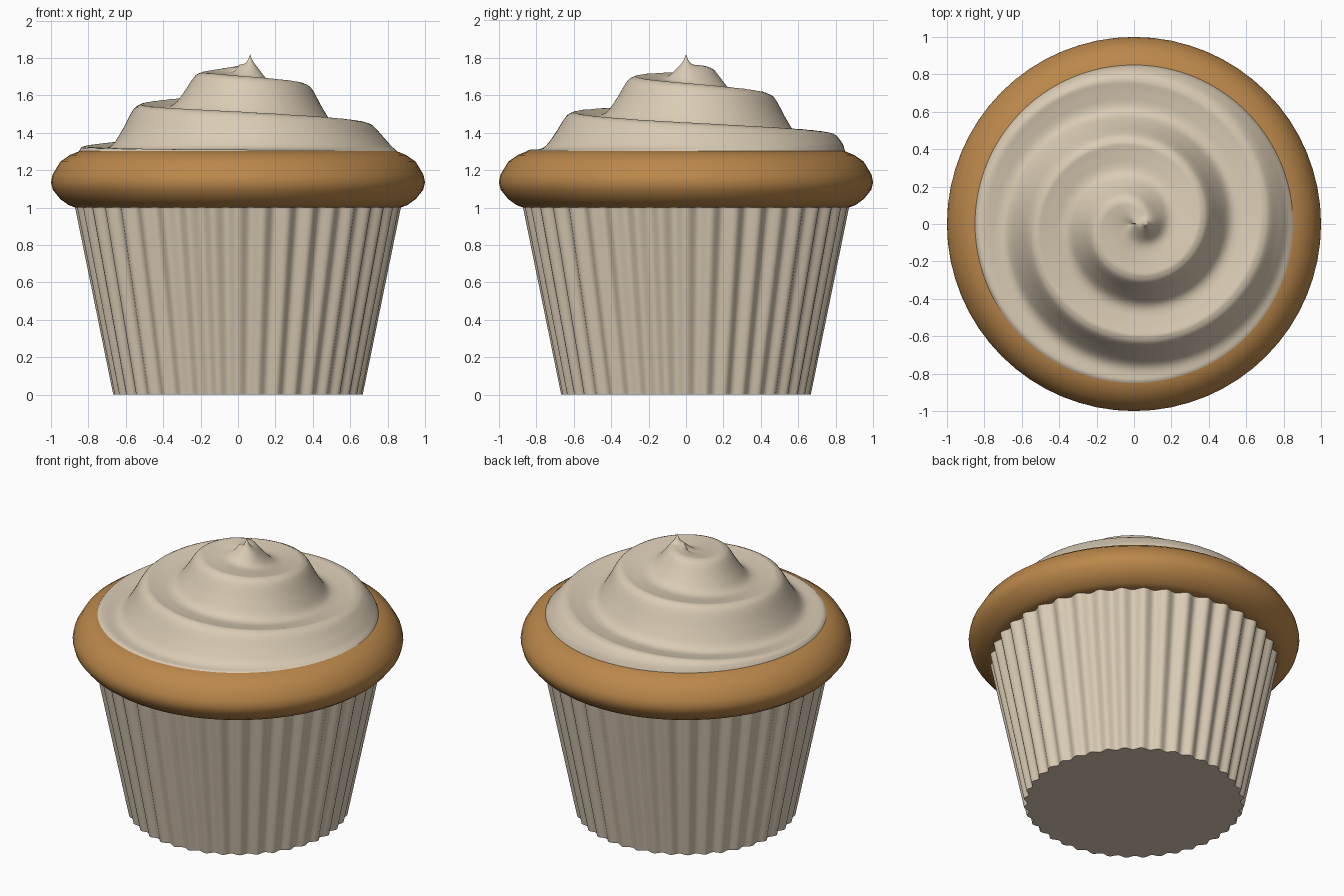
import bpy, bmesh, math

if "Cube" in bpy.data.objects:
    bpy.data.objects.remove(bpy.data.objects["Cube"])

TAU = 2 * math.pi


def material(name, rgb):
    m = bpy.data.materials.new(name)
    m.diffuse_color = (*rgb, 1)
    m.use_nodes = True
    m.node_tree.nodes["Principled BSDF"].inputs["Base Color"].default_value = m.diffuse_color
    return m


cream = material("cream", (0.70, 0.60, 0.46))
brown = material("baked_brown", (0.50, 0.245, 0.07))


def loft(name, rings, mat, cap_start=False, cap_end=False, tip=None):
    """Skin a list of closed point rings, with optional end caps or a tip point."""
    bm = bmesh.new()
    vs = [[bm.verts.new(p) for p in ring] for ring in rings]
    n = len(vs[0])
    for a, b in zip(vs, vs[1:]):
        for i in range(n):
            j = (i + 1) % n
            bm.faces.new((a[i], a[j], b[j], b[i]))
    if cap_start:
        bm.faces.new(vs[0][::-1])
    if cap_end:
        bm.faces.new(vs[-1])
    if tip:
        t = bm.verts.new(tip)
        for i in range(n):
            bm.faces.new((vs[-1][i], vs[-1][(i + 1) % n], t))
    me = bpy.data.meshes.new(name)
    bm.to_mesh(me)
    bm.free()
    me.materials.append(mat)
    ob = bpy.data.objects.new(name, me)
    bpy.context.collection.objects.link(ob)
    bpy.context.view_layer.objects.active = ob
    ob.select_set(True)
    bpy.ops.object.shade_smooth_by_angle(angle=math.radians(50))
    ob.select_set(False)
    return ob


def curve(points, x):
    """Smooth (Catmull-Rom style) interpolation through (x, y) points."""
    if x <= points[0][0]:
        return points[0][1]
    if x >= points[-1][0]:
        return points[-1][1]
    k = max(i for i in range(len(points) - 1) if points[i][0] <= x)

    def slope(i):
        a, b = points[max(i - 1, 0)], points[min(i + 1, len(points) - 1)]
        return (b[1] - a[1]) / (b[0] - a[0])
    (x0, y0), (x1, y1) = points[k], points[k + 1]
    h = x1 - x0
    t = (x - x0) / h
    return ((2*t**3 - 3*t**2 + 1) * y0 + (t**3 - 2*t**2 + t) * h * slope(k)
            + (3*t**2 - 2*t**3) * y1 + (t**3 - t**2) * h * slope(k + 1))


# Pleated paper wrapper
PLEATS, N = 40, 320
rings = []
for k in range(6):
    f = k / 5
    r0, amp = 0.655 + 0.2 * f, 0.012 + 0.006 * f
    rings.append([((r0 + amp * math.cos(PLEATS * a)) * math.cos(a),
                   (r0 + amp * math.cos(PLEATS * a)) * math.sin(a), 1.01 * f)
                  for a in (TAU * i / N for i in range(N))])
loft("wrapper", rings, cream, cap_start=True)

# Muffin top bulging over the wrapper
profile = [(0.78, 1.01), (0.87, 1.0), (0.905, 1.013), (0.95, 1.045), (0.99, 1.095),
           (1.0, 1.135), (0.992, 1.175), (0.95, 1.245), (0.90, 1.28), (0.845, 1.303), (0.75, 1.30)]
loft("muffin_top", [[(r * math.cos(TAU * i / 64), r * math.sin(TAU * i / 64), z)
                     for i in range(64)] for r, z in profile], brown,
     cap_start=True, cap_end=True)

# Swirled frosting: a spiral ledge stepping down from the peak
PITCH = 0.33
RIDGE = [(0, 1.77), (0.10, 1.757), (0.18, 1.728), (0.25, 1.712), (0.35, 1.665), (0.43, 1.613),
         (0.52, 1.553), (0.60, 1.512), (0.68, 1.455), (0.76, 1.40), (0.84, 1.34), (1.0, 1.325)]
STEP = [(0, 1), (0.12, 0.88), (0.3, 0.38), (0.45, 0.02), (0.58, -0.09), (0.8, -0.06), (1, 0)]
TIP_X = 0.065


def frosting_height(x, y):
    r, a = math.hypot(x, y), math.atan2(y, x) % TAU
    t = ((r - 0.35) / PITCH - a / TAU) % 1.0
    inner = r - t * PITCH
    hi, lo = curve(RIDGE, inner), curve(RIDGE, inner + PITCH)
    z = lo + curve(STEP, t) * (hi - lo)
    edge = min(1, max(0, (0.85 - r) / 0.07))          # round off the rim
    z = 1.302 + (z - 1.302) * math.sqrt(edge * (2 - edge))
    d = math.hypot(x - TIP_X, y)                      # blend into the pulled peak
    w = math.exp(-(d / 0.06) ** 2)
    return z * (1 - w) + 1.755 * w + 0.065 * math.exp(-d / 0.018)


rings = []
SEG, RINGS = 128, 84
for k in range(RINGS):
    f = 1 - k / RINGS
    ring = []
    for i in range(SEG):
        a = TAU * i / SEG
        x, y = 0.85 * f * math.cos(a) + TIP_X * (1 - f), 0.85 * f * math.sin(a)
        ring.append((x, y, frosting_height(x, y)))
    rings.append(ring)
loft("frosting", rings, cream, tip=(TIP_X, 0, 1.82))
